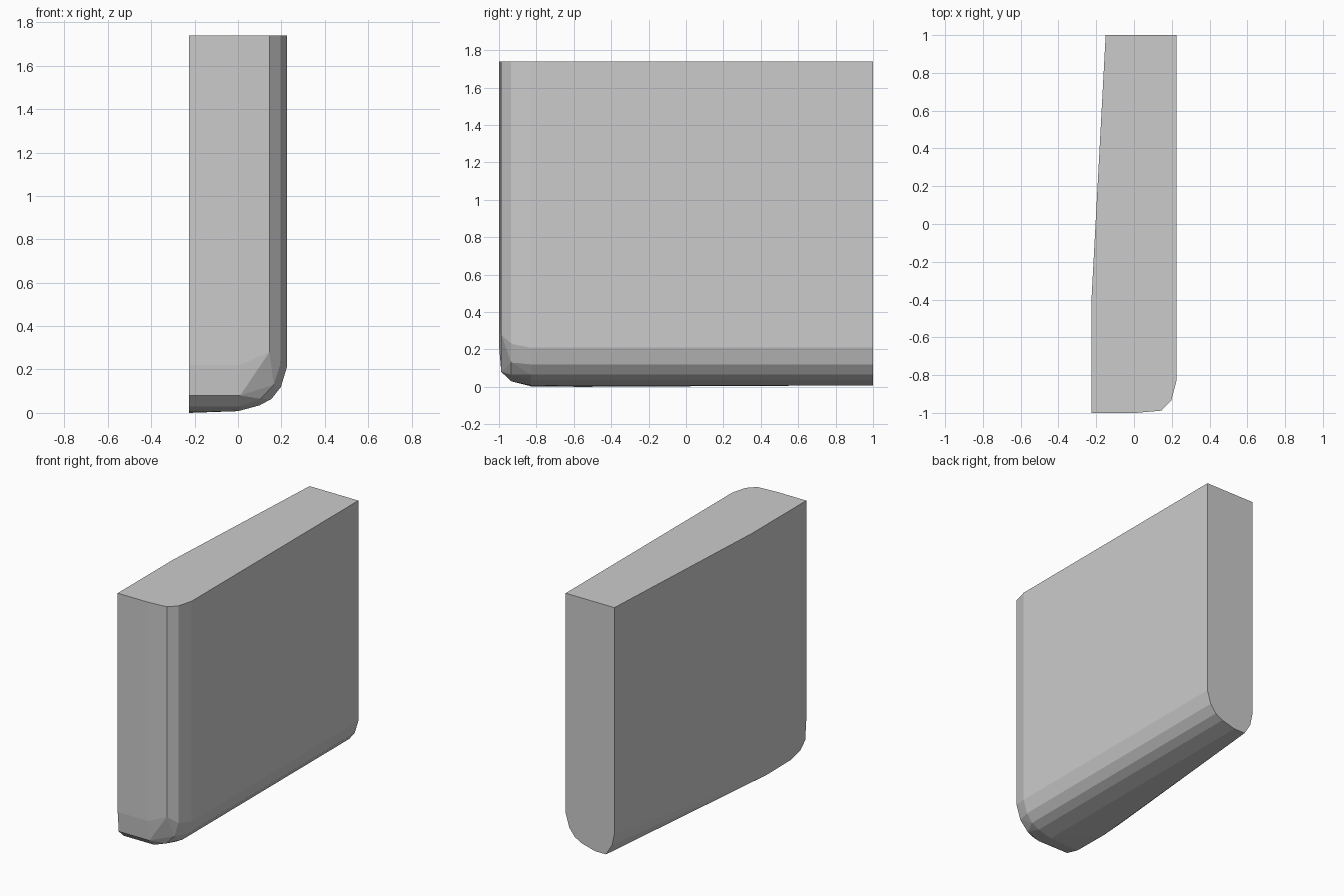
import bpy, bmesh

if "Cube" in bpy.data.objects:
    bpy.data.objects.remove(bpy.data.objects["Cube"])

TOP, LEFT = 1.74, -0.225

# Cross-sections along y: (x, z) outlines, listed from the right wall round to the left
BASE = [(0.225, 0.21), (0.198, 0.12), (0.155, 0.065), (0.1, 0.035), (0.0, 0.008)]
SECTIONS = [
    # front face and the rounded lip behind it
    (-1.0, [(0.01, 0.22), (LEFT, 0.22)]),
    (-0.988, [(0.145, 0.28), (0.01, 0.08), (LEFT, 0.08)]),
    (-0.935, [(0.197, 0.23), (0.165, 0.13), (0.105, 0.065), (0.01, 0.03), (LEFT, 0.03)]),
    # full body width
    (-0.83, BASE + [(LEFT, 0.003)]),
    (-0.57, [(LEFT, 0.0)]),
    (-0.4, [(LEFT, 0.012)]),
    # back face, narrowed and rounded under its left edge
    (1.0, BASE + [(-0.085, 0.008), (-0.132, 0.085), (-0.15, 0.17)]),
]


def build_panel():
    bm = bmesh.new()
    for y, outline in SECTIONS:
        for x, z in outline:
            bm.verts.new((x, y, z))
        # matching top corners
        for x in {outline[0][0], outline[-1][0]}:
            bm.verts.new((x, y, TOP))
    res = bmesh.ops.convex_hull(bm, input=bm.verts[:])
    inner = {g for g in res["geom_interior"] if isinstance(g, bmesh.types.BMVert)}
    bmesh.ops.delete(bm, geom=list(inner), context="VERTS")
    bmesh.ops.dissolve_limit(bm, angle_limit=0.01, verts=bm.verts[:], edges=bm.edges[:])
    bmesh.ops.recalc_face_normals(bm, faces=bm.faces[:])
    mesh = bpy.data.meshes.new("rounded_panel")
    bm.to_mesh(mesh)
    bm.free()
    obj = bpy.data.objects.new("rounded_panel", mesh)
    bpy.context.collection.objects.link(obj)


build_panel()
